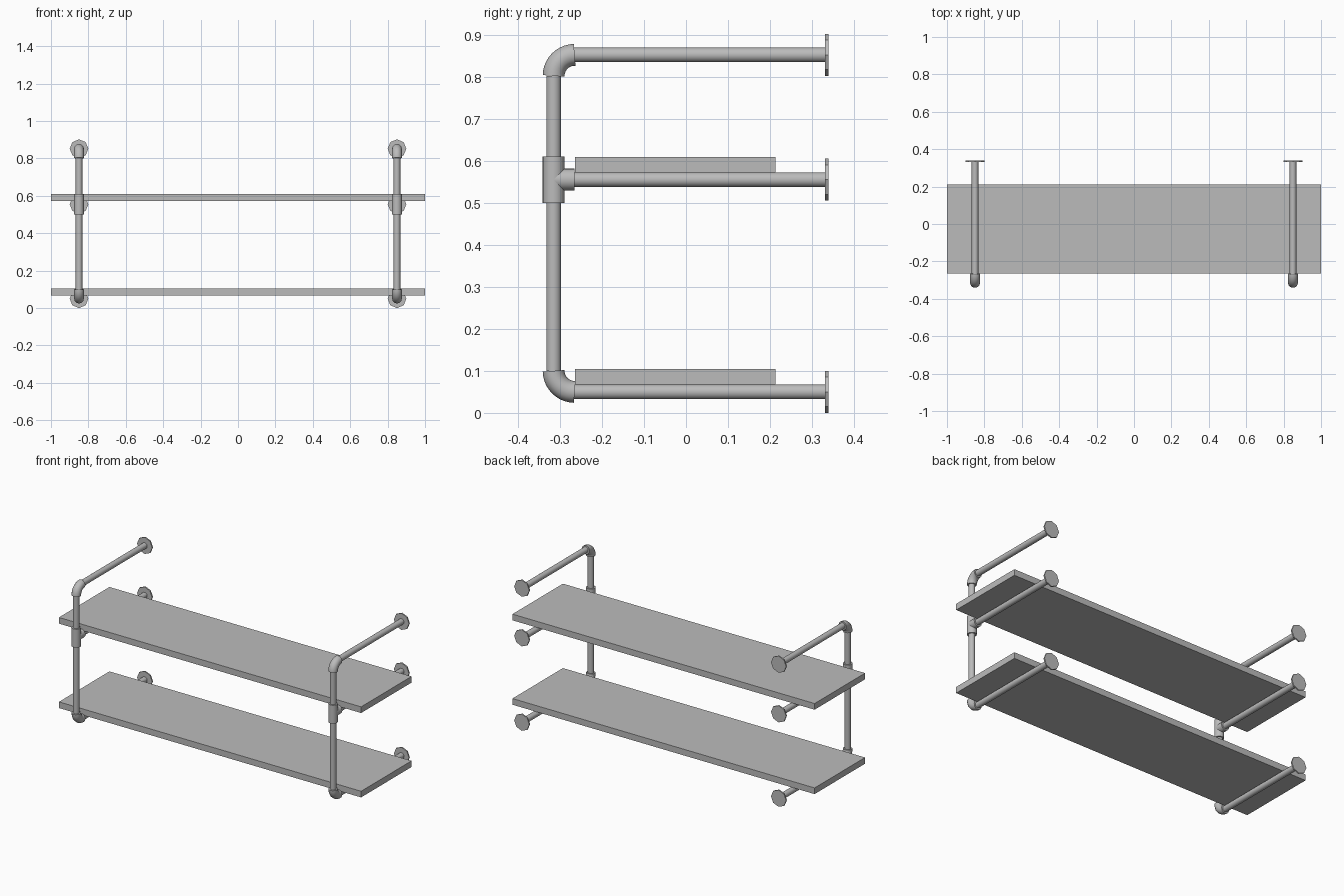
import bpy
import math
from mathutils import Vector

cube = bpy.data.objects.get("Cube")
if cube:
    bpy.data.objects.remove(cube)


def material(name, rgb):
    mat = bpy.data.materials.new(name)
    mat.use_nodes = True
    mat.diffuse_color = (*rgb, 1)
    mat.node_tree.nodes["Principled BSDF"].inputs["Base Color"].default_value = (*rgb, 1)
    return mat


GREY = material("plain grey", (0.5, 0.5, 0.5))

PIPE_R, FITTING_R, FLANGE_R = 0.0175, 0.026, 0.05
FRONT, BACK, BEND = -0.315, 0.339, 0.05
LOW, MID, HIGH = 0.05, 0.555, 0.852


def finish(obj, name, smooth=True):
    obj.name = name
    obj.data.materials.append(GREY)
    if smooth:
        bpy.ops.object.shade_smooth_by_angle(angle=math.radians(35))


def rod(name, start, end, radius, sides=24, smooth=True):
    """Cylinder between two points."""
    a, b = Vector(start), Vector(end)
    bpy.ops.mesh.primitive_cylinder_add(vertices=sides, radius=radius, depth=(b - a).length,
                                        location=(a + b) / 2)
    obj = bpy.context.object
    obj.rotation_euler = (b - a).to_track_quat("Z", "Y").to_euler()
    finish(obj, name, smooth)


def elbow(name, x, z, up):
    """Quarter bend from the upright to a horizontal pipe; up is 1 at the top, -1 at the bottom."""
    curve = bpy.data.curves.new(name, "CURVE")
    curve.dimensions = "3D"
    curve.bevel_depth = FITTING_R
    curve.bevel_resolution = 4
    curve.use_fill_caps = True
    spline = curve.splines.new("POLY")
    steps = 10
    spline.points.add(steps)
    for i, point in enumerate(spline.points):
        t = math.pi / 2 * i / steps
        point.co = (x, FRONT + BEND * (1 - math.cos(t)), z - up * BEND * (1 - math.sin(t)), 1)
    obj = bpy.data.objects.new(name, curve)
    bpy.context.collection.objects.link(obj)
    bpy.ops.object.select_all(action="DESELECT")
    obj.select_set(True)
    bpy.context.view_layer.objects.active = obj
    bpy.ops.object.convert(target="MESH")
    finish(bpy.context.object, name)


# Pipe frames, one at each end of the shelves
for side, x in (("left", 0.85), ("right", -0.85)):
    rod(f"{side}_upright", (x, FRONT, LOW + BEND), (x, FRONT, HIGH - BEND), PIPE_R)
    elbow(f"{side}_top_elbow", x, HIGH, 1)
    elbow(f"{side}_bottom_elbow", x, LOW, -1)
    rod(f"{side}_tee_sleeve", (x, FRONT, MID - 0.055), (x, FRONT, MID + 0.055), FITTING_R)
    rod(f"{side}_tee_branch", (x, FRONT, MID), (x, FRONT + BEND, MID), FITTING_R)
    for level, z in (("bottom", LOW), ("middle", MID), ("top", HIGH)):
        rod(f"{side}_{level}_arm", (x, FRONT + BEND - 0.01, z), (x, BACK - 0.002, z), PIPE_R)
        rod(f"{side}_{level}_wall_flange", (x, BACK - 0.008, z), (x, BACK, z),
            FLANGE_R, 8, False)

# Shelf boards resting on the arms
for level, z in (("lower", LOW), ("upper", MID)):
    bottom, thickness = z + PIPE_R, 0.037
    bpy.ops.mesh.primitive_cube_add(size=1, location=(0, -0.026, bottom + thickness / 2))
    board = bpy.context.object
    board.scale = (2, 0.477, thickness)
    finish(board, f"{level}_shelf", False)
